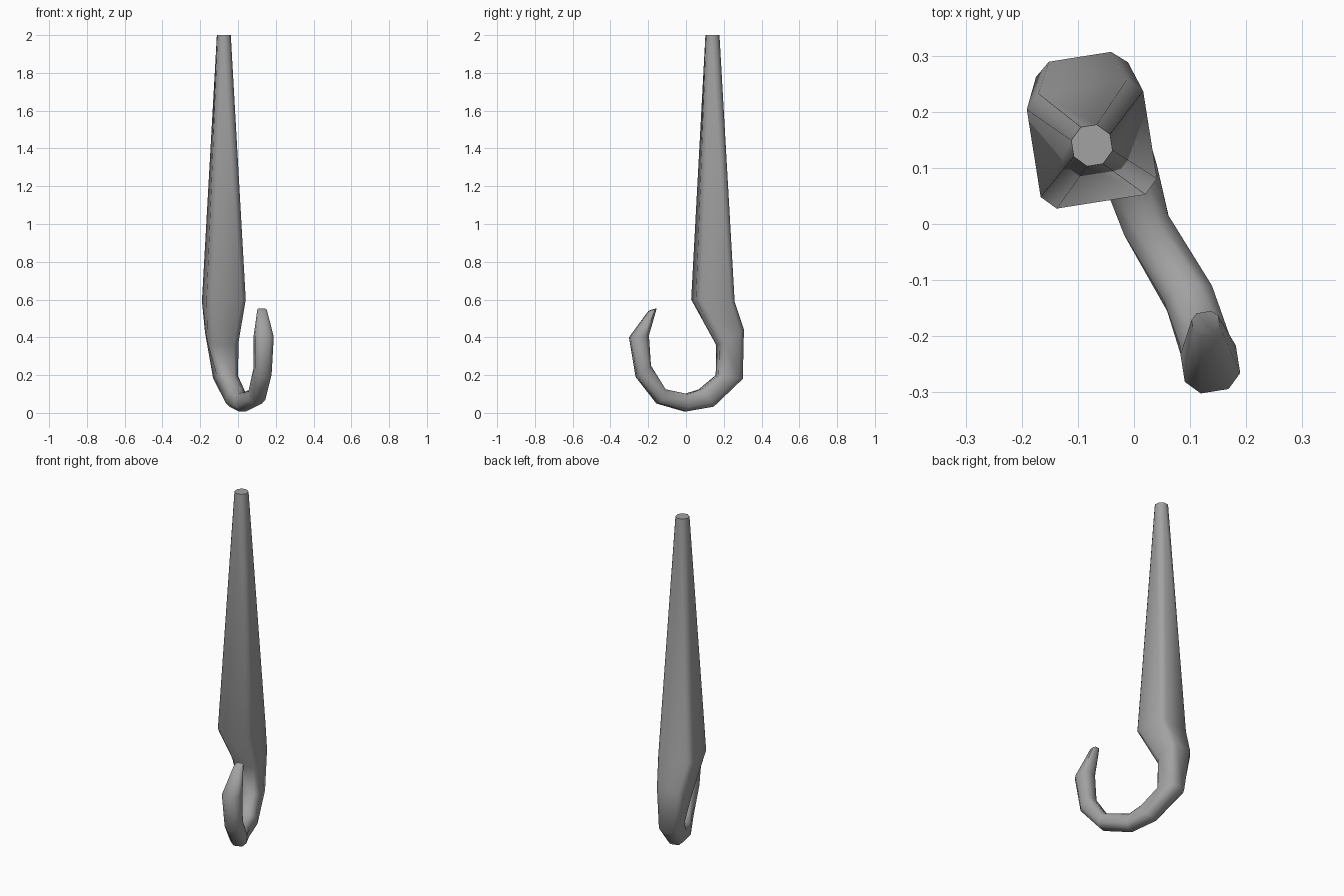
import bpy, bmesh, math
from mathutils import Vector

if "Cube" in bpy.data.objects:
    bpy.data.objects.remove(bpy.data.objects["Cube"])

steel = bpy.data.materials.new("grey_steel")
steel.diffuse_color = (0.36, 0.36, 0.36, 1)
steel.use_nodes = True
steel.node_tree.nodes["Principled BSDF"].inputs["Base Color"].default_value = steel.diffuse_color

# Sections: centre x, inner (y, z), outer (y, z), half width, flat share, turn in degrees
SECTIONS = [
    (-0.075, (0.105, 2.0), (0.175, 2.0), 0.035, 0.41, 9),     # shank end
    (-0.075, (0.040, 0.60), (0.245, 0.59), 0.105, 0.76, 9),   # shank shoulder
    (-0.086, (0.168, 0.36), (0.298, 0.44), 0.083, 0.65, 9),   # throat
    (-0.066, (0.165, 0.20), (0.293, 0.18), 0.058, 0.55, 14),
    (-0.012, (0.075, 0.125), (0.140, 0.033), 0.050, 0.5, 16),
    (0.022, (0.000, 0.10), (-0.005, 0.008), 0.043, 0.5, 24),  # hook bottom
    (0.099, (-0.115, 0.125), (-0.150, 0.05), 0.045, 0.5, 18),
    (0.130, (-0.190, 0.25), (-0.262, 0.19), 0.045, 0.5, 12),
    (0.136, (-0.200, 0.41), (-0.298, 0.40), 0.050, 0.5, 9),
    (0.128, (-0.157, 0.553), (-0.197, 0.540), 0.024, 0.5, 9),  # tip
]


def section(bm, cx, inner, outer, w, flat, turn):
    """Chamfered rectangle spanning from the inner to the outer side of the bend."""
    a = math.radians(turn)
    u = Vector((math.cos(a), math.sin(a), 0))
    dy, dz = (outer[0] - inner[0]) / 2, (outer[1] - inner[1]) / 2
    half = Vector((-math.tan(a) * dy, dy, dz))
    mid = Vector((cx, inner[0] + dy, inner[1] + dz))
    h = half.length
    v = half / h
    c = (1 - flat) * min(w, h)
    pts = [(w, h - c), (w - c, h), (c - w, h), (-w, h - c),
           (-w, c - h), (c - w, -h), (w - c, -h), (w, c - h)]
    return [bm.verts.new(mid + u * p + v * q) for p, q in pts]


# One loft from the shank down and round to the tip
bm = bmesh.new()
rings = [section(bm, *s) for s in SECTIONS]
for r, s in zip(rings, rings[1:]):
    for i in range(8):
        j = (i + 1) % 8
        bm.faces.new((r[i], r[j], s[j], s[i]))
bm.faces.new(rings[0])
bm.faces.new(rings[-1])
bmesh.ops.recalc_face_normals(bm, faces=bm.faces)
mesh = bpy.data.meshes.new("hook")
bm.to_mesh(mesh)
bm.free()
mesh.materials.append(steel)
hook = bpy.data.objects.new("hook", mesh)
bpy.context.collection.objects.link(hook)
bpy.context.view_layer.objects.active = hook
hook.select_set(True)
bpy.ops.object.shade_smooth_by_angle(angle=math.radians(50))
